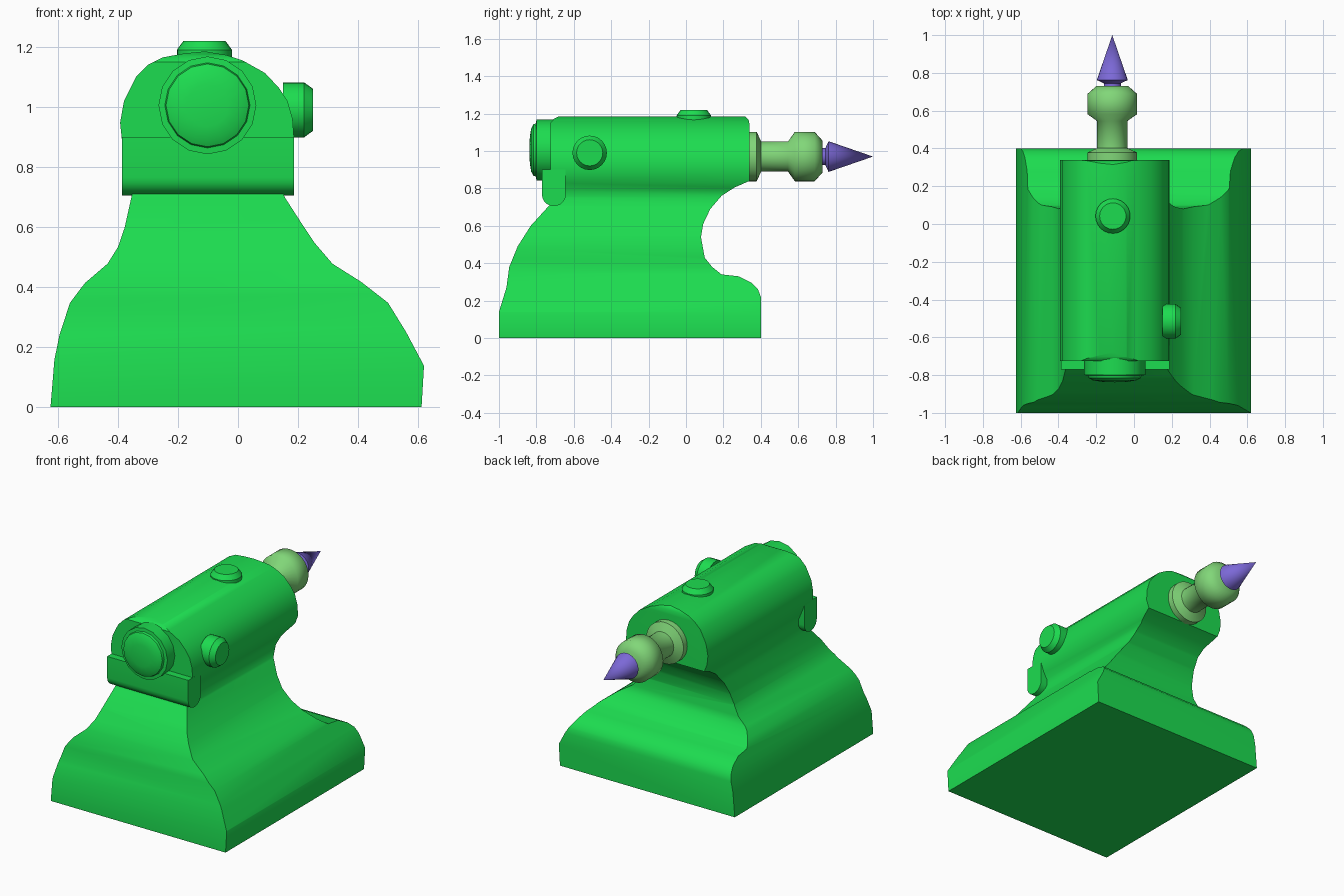
import bpy, bmesh, math
from mathutils import Matrix, Vector

if "Cube" in bpy.data.objects:
    bpy.data.objects.remove(bpy.data.objects["Cube"])


def material(name, rgb):
    m = bpy.data.materials.new(name)
    m.diffuse_color = (*rgb, 1)
    m.use_nodes = True
    m.node_tree.nodes["Principled BSDF"].inputs["Base Color"].default_value = m.diffuse_color
    return m


GREEN = material("green_paint", (0.012, 0.72, 0.08))
PALE = material("pale_green", (0.22, 0.68, 0.19))
PURPLE = material("purple", (0.2, 0.14, 0.68))


def finish(name, bm, mat):
    bmesh.ops.recalc_face_normals(bm, faces=bm.faces)
    me = bpy.data.meshes.new(name)
    bm.to_mesh(me)
    bm.free()
    me.materials.append(mat)
    ob = bpy.data.objects.new(name, me)
    bpy.context.collection.objects.link(ob)
    return ob


def smooth(ob, angle=40):
    bpy.ops.object.select_all(action='DESELECT')
    ob.select_set(True)
    bpy.context.view_layer.objects.active = ob
    bpy.ops.object.shade_smooth_by_angle(angle=math.radians(angle))


def prism(name, pts, axis, a, b, mat=GREEN):
    """Extrude an (x,z) profile along y, or a (y,z) profile along x."""
    bm = bmesh.new()
    place = (lambda u, v, w: (u, w, v)) if axis == 'Y' else (lambda u, v, w: (w, u, v))
    face = bm.faces.new([bm.verts.new(place(u, v, a)) for u, v in pts])
    ext = bmesh.ops.extrude_face_region(bm, geom=[face])
    shift = Vector(place(0, 0, b - a))
    bmesh.ops.translate(bm, vec=shift,
                        verts=[g for g in ext['geom'] if isinstance(g, bmesh.types.BMVert)])
    return finish(name, bm, mat)


def lathe(name, profile, origin, direction, mat, sides=32, angle=40):
    """Revolve (radius, height) points about an axis through origin."""
    bm = bmesh.new()
    rot = Vector((0, 0, 1)).rotation_difference(Vector(direction)).to_matrix().to_4x4()
    rings = []
    for r, h in profile:
        n = 1 if r == 0 else sides
        rings.append([bm.verts.new((r * math.cos(2 * math.pi * i / sides),
                                    r * math.sin(2 * math.pi * i / sides), h))
                      for i in range(n)])
    for p, q in zip(rings, rings[1:]):
        for i in range(sides):
            j = (i + 1) % sides
            if len(q) == 1:
                bm.faces.new((p[i], p[j], q[0]))
            else:
                bm.faces.new((p[i], p[j], q[j], q[i]))
    for ring in (rings[0], rings[-1]):
        if len(ring) > 1:
            bm.faces.new(ring)
    bm.transform(Matrix.Translation(origin) @ rot)
    smooth(finish(name, bm, mat), angle)


# Cast body: front silhouette intersected with side silhouette
front = [(-.625, 0), (-.612, .157), (-.595, .24), (-.56, .347), (-.51, .413), (-.435, .477),
         (-.40, .533), (-.378, .597), (-.355, .70), (-.345, .75), (-.345, .79), (-.363, .83),
         (-.387, .89), (-.393, .947), (-.38, 1.02), (-.34, 1.10), (-.30, 1.14), (-.25, 1.165),
         (-.18, 1.178), (-.11, 1.185), (-.04, 1.173), (.015, 1.155), (.09, 1.113), (.135, 1.065),
         (.165, 1.02), (.182, .96), (.187, .89), (.165, .83), (.142, .79), (.14, .75),
         (.155, .70), (.20, .63), (.255, .547), (.315, .477), (.41, .417), (.50, .347),
         (.56, .25), (.62, .137), (.612, 0)]
side = [(-1, 0), (-1, .14), (-.96, .27), (-.945, .38), (-.90, .49), (-.83, .60), (-.73, .71),
        (-.725, .76), (-.725, 1.15), (-.705, 1.172), (-.67, 1.19), (.31, 1.19), (.335, 1.165),
        (.34, 1.14), (.34, .84), (.26, .805), (.19, .76), (.13, .69), (.092, .61), (.08, .54),
        (.10, .43), (.14, .38), (.19, .34), (.28, .33), (.35, .295), (.385, .26), (.40, .22),
        (.40, 0)]
body = prism("cast_body", front, 'Y', -1.1, .5)
cutter = prism("side_cutter", side, 'X', -.8, .8)
cutter.hide_render = True
mod = body.modifiers.new("side_shape", 'BOOLEAN')
mod.operation, mod.solver, mod.object = 'INTERSECT', 'EXACT', cutter
bpy.context.view_layer.objects.active = body
bpy.ops.object.modifier_apply(modifier=mod.name)
bpy.data.objects.remove(cutter)
smooth(body)

# Round-bottomed block under the end cap
block = [(-.77, .90)] + [(-.7065 - .0635 * math.cos(t), .765 - .06 * math.sin(t))
                         for t in [math.pi * i / 10 for i in range(11)]] + [(-.643, .90)]
smooth(prism("front_block", block, 'X', -.387, .187))

# Domed end cap
lathe("end_cap", [(.163, 0), (.163, .15), (.142, .152), (.138, .166), (.115, .178),
                  (.07, .185), (0, .188)], (-.102, -.65, 1.005), (0, -1, 0), GREEN, 16)

# Locking screws on the top and on the right side
for name, pos, axis in (("top_screw", (-.112, .042, 1.12), (0, 0, 1)),
                        ("side_screw", (.15, -.515, .99), (1, 0, 0))):
    lathe(name, [(.092, 0), (.092, .07), (.07, .10)], pos, axis, GREEN, 24, 30)

# Spindle with collar and nose
lathe("spindle", [(.132, .30), (.132, .378), (.08, .402), (.08, .545), (.132, .582),
                  (.132, .688), (.085, .73)], (-.115, 0, .97), (0, 1, 0), PALE, 32, 60)

# Pointed centre
lathe("centre_point", [(.045, .70), (.045, .745), (.082, .762), (0, 1.0)],
      (-.115, 0, .97), (0, 1, 0), PURPLE, 24, 50)
